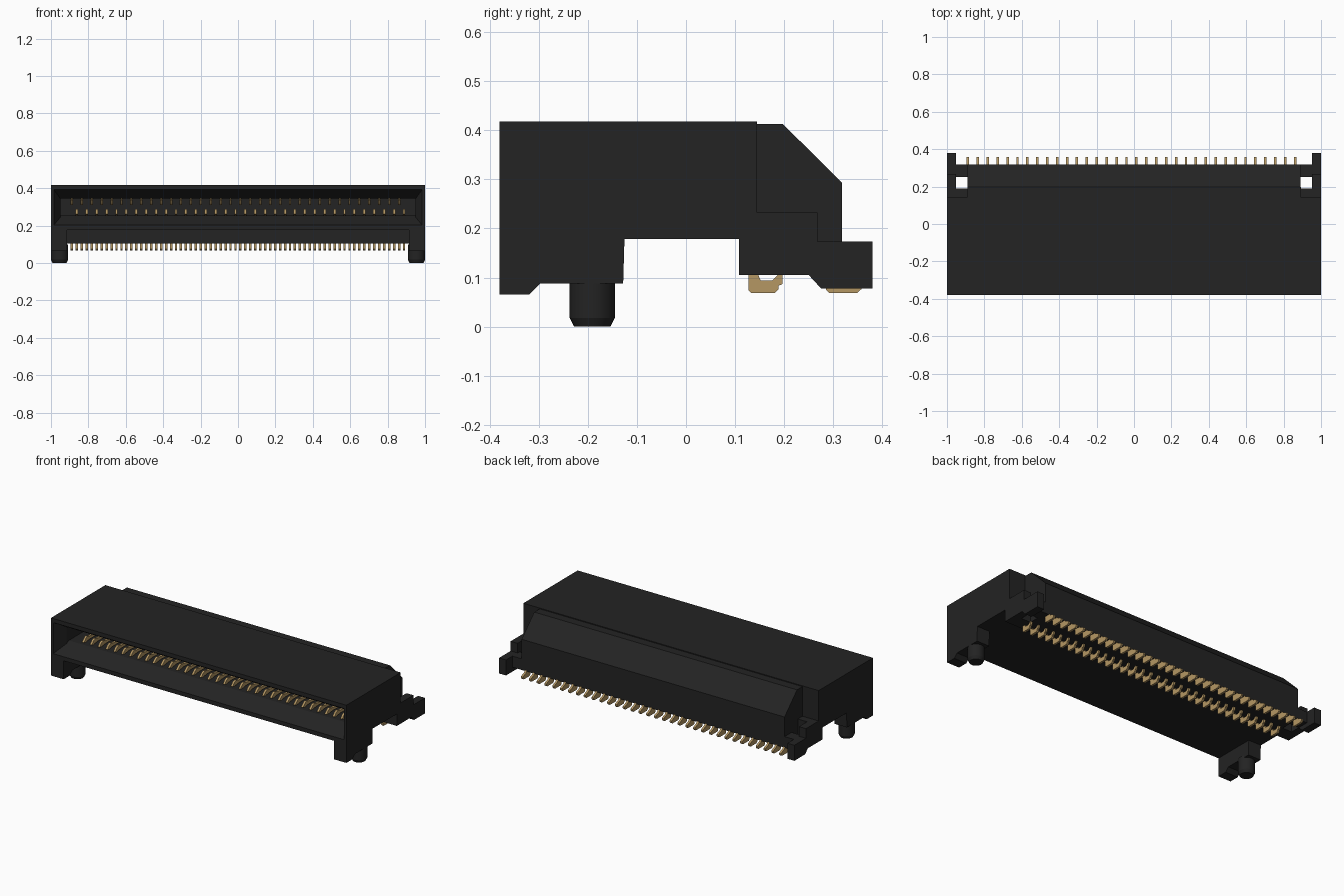
import bpy, bmesh, math
from mathutils import Matrix

if "Cube" in bpy.data.objects:
    bpy.data.objects.remove(bpy.data.objects["Cube"])


def material(name, rgb):
    m = bpy.data.materials.new(name)
    m.diffuse_color = (*rgb, 1)
    m.use_nodes = True
    m.node_tree.nodes["Principled BSDF"].inputs["Base Color"].default_value = m.diffuse_color
    return m


BLACK = material("black plastic", (0.017, 0.017, 0.017))
GOLD = material("gold contact", (0.46, 0.31, 0.125))


def add_prism(bm, pts, a, b, axis="x"):
    """Extrude a profile from a to b: (y, z) points along x, or (x, y) points along z."""
    place = (lambda p, t: (t, p[0], p[1])) if axis == "x" else (lambda p, t: (p[0], p[1], t))
    lo = [bm.verts.new(place(p, a)) for p in pts]
    hi = [bm.verts.new(place(p, b)) for p in pts]
    bm.faces.new(lo)
    bm.faces.new(hi[::-1])
    for i in range(len(pts)):
        j = (i + 1) % len(pts)
        bm.faces.new((lo[i], hi[i], hi[j], lo[j]))


def finish(name, bm, mat, mirror=False):
    bmesh.ops.recalc_face_normals(bm, faces=bm.faces[:])
    me = bpy.data.meshes.new(name)
    bm.to_mesh(me)
    bm.free()
    me.materials.append(mat)
    ob = bpy.data.objects.new(name, me)
    bpy.context.collection.objects.link(ob)
    if mirror:
        ob.modifiers.new("mirror", "MIRROR")
    return ob


def prism(name, pts, a, b, axis="x", mirror=False):
    bm = bmesh.new()
    add_prism(bm, pts, a, b, axis)
    return finish(name, bm, BLACK, mirror)


def rect(y0, y1, z0, z1):
    return [(y0, z0), (y1, z0), (y1, z1), (y0, z1)]


# Housing around the card slot, with flared slot mouth
prism("top_wall", [(-.38, .418), (.145, .418), (.145, .345), (-.30, .345), (-.38, .393)], -.99, .99)
prism("bottom_wall", [(-.38, .178), (-.38, .203), (-.28, .255), (.145, .255), (.145, .178)], -.99, .99)
prism("side_wall", [(1, -.38), (.985, -.38), (.95, -.30), (.95, .145), (1, .145)],
      .178, .418, "z", True)
prism("slot_back_wall", rect(.06, .145, .178, .417), -.96, .96)

# Rear block with sloped back
prism("rear_block", [(.108, .105), (.318, .105), (.318, .293), (.197, .413), (.14, .413), (.14, .2),
                     (.108, .2)], -.89, .89)

# Front legs and locating pegs
prism("front_leg", [(-.38, .19), (-.38, .065), (-.32, .065), (-.297, .088), (-.128, .088),
                    (-.125, .19)], .915, 1, mirror=True)
bm = bmesh.new()
for r0, r1, z0, z1 in ((.037, .046, 0, .018), (.046, .046, .018, .1)):
    bmesh.ops.create_cone(bm, cap_ends=True, segments=24, radius1=r0, radius2=r1, depth=z1 - z0,
                          matrix=Matrix.Translation((.954, -.191, (z0 + z1) / 2)))
peg = finish("locating_peg", bm, BLACK, True)
bpy.context.view_layer.objects.active = peg
peg.select_set(True)
bpy.ops.object.shade_smooth_by_angle(angle=math.radians(25))

# Rear corners: shelf, outer ear and bridge around the open hole
prism("corner_shelf", rect(.108, .19, .105, .232), .885, 1, mirror=True)
prism("rear_ear", [(.18, .105), (.25, .105), (.275, .078), (.38, .078), (.38, .173), (.268, .173),
                   (.268, .232), (.18, .232)], .953, 1, mirror=True)
prism("ear_bridge", rect(.25, .318, .105, .173), .885, .96, mirror=True)

# Contacts: one beam in the slot and one solder tail per pin, two staggered rows
upper_beam = [(-.27, .338), (-.25, .318), (-.235, .311), (-.21, .318), (.07, .332), (.07, .345),
              (-.21, .336), (-.255, .342)]
lower_beam = [(y, .6 - z) for y, z in upper_beam]
front_tail = [(.127, .11), (.127, .075), (.133, .068), (.18, .068), (.188, .076), (.188, .083),
              (.197, .087), (.197, .11), (.187, .105), (.176, .094), (.152, .094), (.145, .11)]
rear_tail = [(.285, .11), (.285, .075), (.292, .068), (.348, .068), (.357, .076), (.357, .086),
             (.345, .093), (.33, .098), (.318, .11)]
PITCH, COUNT, HALF = .053, 34, .0065
for name, start, shapes in (("upper_row_contacts", -.888, (upper_beam, rear_tail)),
                            ("lower_row_contacts", -.8615, (lower_beam, front_tail))):
    bm = bmesh.new()
    for i in range(COUNT):
        x = start + i * PITCH
        for shape in shapes:
            add_prism(bm, shape, x - HALF, x + HALF)
    finish(name, bm, GOLD)
